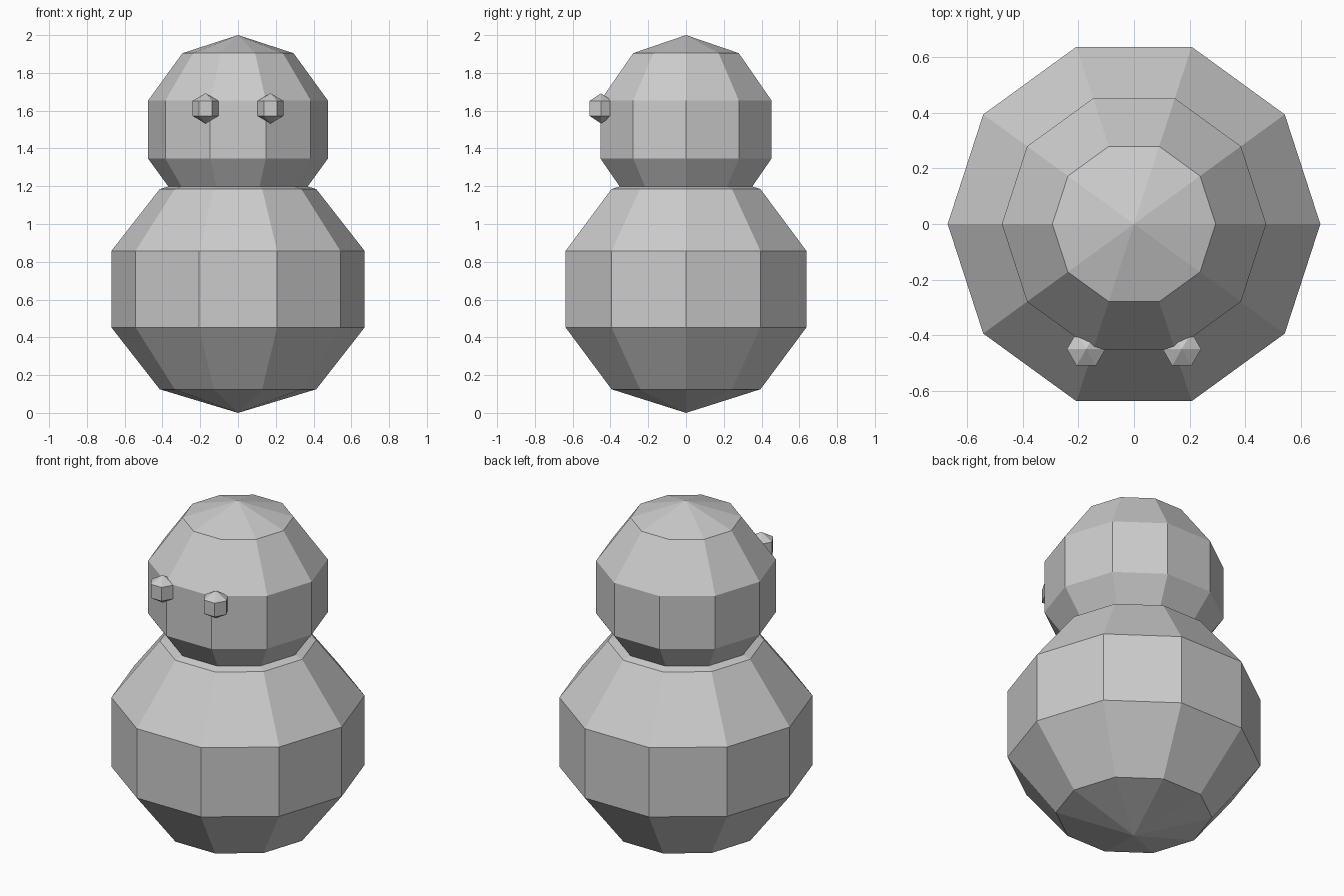
import bpy
import bmesh
import math
from mathutils import Matrix

cube = bpy.data.objects.get("Cube")
if cube:
    bpy.data.objects.remove(cube, do_unlink=True)


def make_material(name, colour):
    mat = bpy.data.materials.new(name)
    mat.use_nodes = True
    mat.diffuse_color = colour
    mat.node_tree.nodes["Principled BSDF"].inputs["Base Color"].default_value = colour
    return mat


def low_poly_ball(name, segments, rings, centre, radius_xy, radius_z, mat):
    """Flat-shaded ball with a column of corners on the x axis."""
    bm = bmesh.new()
    bmesh.ops.create_uvsphere(bm, u_segments=segments, v_segments=rings, radius=1)
    corner = max(bm.verts, key=lambda v: v.co.xy.length)
    turn = Matrix.Rotation(-math.atan2(corner.co.y, corner.co.x), 4, "Z")
    size = Matrix.Diagonal((radius_xy, radius_xy, radius_z, 1))
    bm.transform(Matrix.Translation(centre) @ size @ turn)
    mesh = bpy.data.meshes.new(name)
    bm.to_mesh(mesh)
    bm.free()
    mesh.materials.append(mat)
    obj = bpy.data.objects.new(name, mesh)
    bpy.context.collection.objects.link(obj)
    return obj


grey = make_material("light grey", (0.6, 0.6, 0.6, 1))

# Stacked body and head
low_poly_ball("body", 10, 5, (0, 0, 0.655), 0.705, 0.655, grey)
low_poly_ball("head", 10, 5, (0, 0, 1.5), 0.5, 0.5, grey)

# Bead eyes
for side, name in ((1, "left_eye"), (-1, "right_eye")):
    low_poly_ball(name, 6, 3, (side * 0.172, -0.45, 1.612), 0.08, 0.08, grey)
